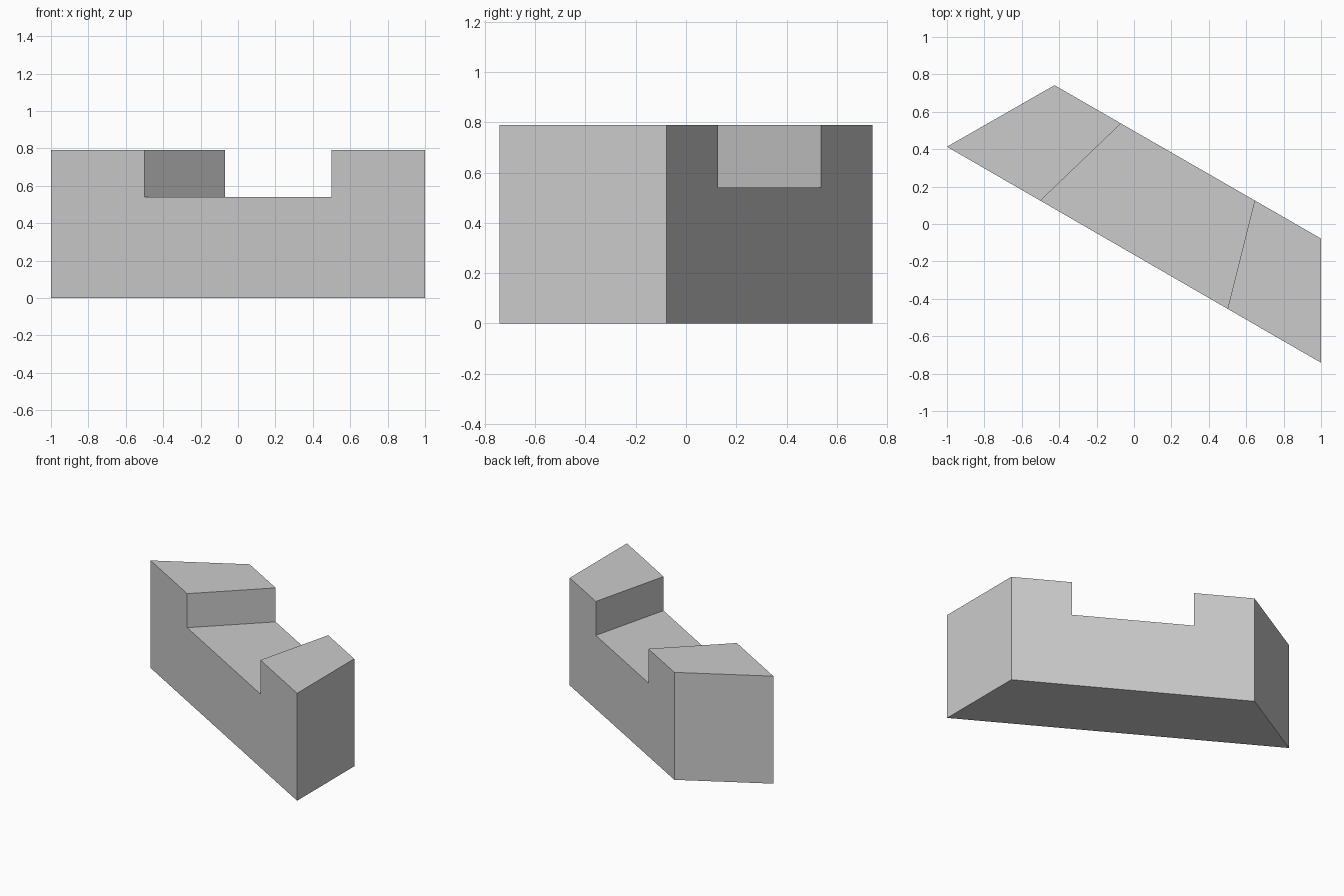
import bpy, bmesh
from mathutils import Vector

cube = bpy.data.objects.get("Cube")
if cube:
    bpy.data.objects.remove(cube, do_unlink=True)

FLOOR, TOP = 0.54, 0.79
# Plan outline: long front edge, two slanted ends, shorter back edge
OUTLINE = [(-1, 0.413), (1, -0.742), (1, -0.078), (-0.425, 0.742)]
# Front and back points of each notch wall in plan
WALLS = [((-0.5, 0.125), (-0.07, 0.537)), ((0.5, -0.453), (0.645, 0.127))]

grey = bpy.data.materials.new("plain grey")
grey.use_nodes = True
colour = (0.6, 0.6, 0.6, 1)
grey.diffuse_color = colour
grey.node_tree.nodes["Principled BSDF"].inputs["Base Color"].default_value = colour

bm = bmesh.new()

# Lower beam up to the notch floor
base = bm.faces.new([bm.verts.new((x, y, 0)) for x, y in OUTLINE])
raised = bmesh.ops.extrude_face_region(bm, geom=[base], use_keep_orig=True)
top_verts = [g for g in raised["geom"] if isinstance(g, bmesh.types.BMVert)]
bmesh.ops.translate(bm, verts=top_verts, vec=(0, 0, FLOOR))

# Split the beam along the notch walls
for front, back in WALLS:
    a, b = Vector((*front, 0)), Vector((*back, 0))
    bmesh.ops.bisect_plane(bm, geom=bm.verts[:] + bm.edges[:] + bm.faces[:],
                           dist=1e-5, plane_co=a, plane_no=(b - a).cross((0, 0, 1)))

# Raise the two end blocks
bm.normal_update()
tops = [f for f in bm.faces if f.calc_center_median().z > FLOOR - 1e-4]
ends = [f for f in tops if abs(f.calc_center_median().x) > 0.4]
for face in bmesh.ops.extrude_discrete_faces(bm, faces=ends)["faces"]:
    bmesh.ops.translate(bm, verts=face.verts[:], vec=(0, 0, TOP - FLOOR))

# Weld and merge the flat side panels
bmesh.ops.remove_doubles(bm, verts=bm.verts[:], dist=1e-4)
bmesh.ops.dissolve_limit(bm, angle_limit=0.001, verts=bm.verts[:], edges=bm.edges[:])
bmesh.ops.recalc_face_normals(bm, faces=bm.faces[:])

mesh = bpy.data.meshes.new("notched_block")
bm.to_mesh(mesh)
bm.free()
mesh.materials.append(grey)
block = bpy.data.objects.new("notched_block", mesh)
bpy.context.collection.objects.link(block)
